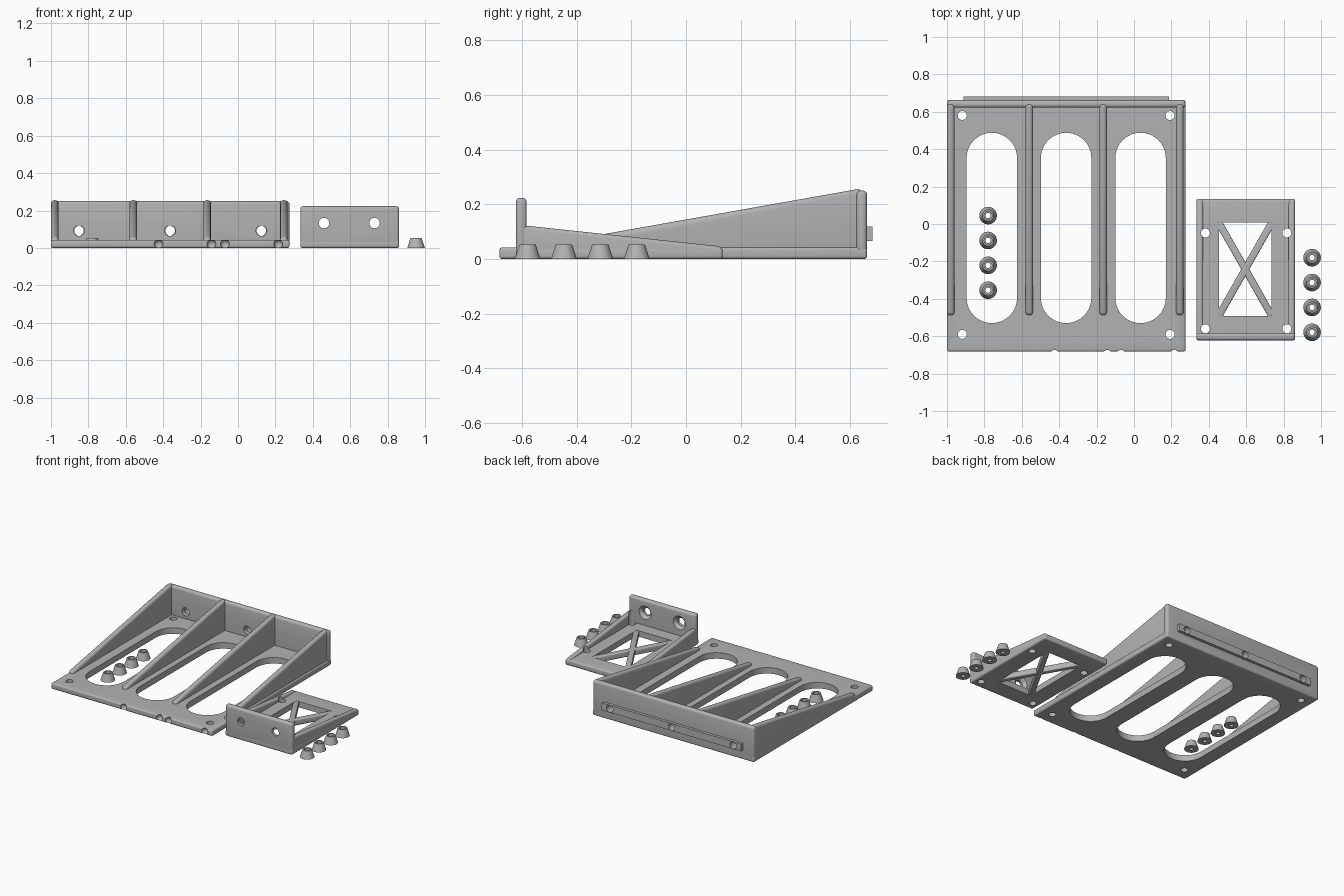
import bpy, bmesh, math
from mathutils import Matrix, Vector

if "Cube" in bpy.data.objects:
    bpy.data.objects.remove(bpy.data.objects["Cube"], do_unlink=True)

grey = bpy.data.materials.new("plain grey")
grey.use_nodes = True
grey.diffuse_color = (0.45, 0.45, 0.45, 1)
grey.node_tree.nodes["Principled BSDF"].inputs["Base Color"].default_value = grey.diffuse_color


def make(name, bm, bevel=0):
    """Turn a bmesh into an object, with optional rounded edges."""
    bmesh.ops.recalc_face_normals(bm, faces=bm.faces)
    if bevel:
        bmesh.ops.bevel(bm, geom=bm.edges[:], offset=bevel, offset_type='OFFSET',
                        segments=4, profile=0.5, affect='EDGES', clamp_overlap=True)
    mesh = bpy.data.meshes.new(name)
    bm.to_mesh(mesh)
    bm.free()
    mesh.materials.append(grey)
    ob = bpy.data.objects.new(name, mesh)
    bpy.context.collection.objects.link(ob)
    return ob


def box(name, x, y, z, bevel=0):
    bm = bmesh.new()
    bmesh.ops.create_cube(bm, size=1)
    for v in bm.verts:
        v.co = [(lo + hi) / 2 + c * (hi - lo) for c, (lo, hi) in zip(v.co, (x, y, z))]
    return make(name, bm, bevel)


def prism(name, points, push, bevel=0):
    bm = bmesh.new()
    face = bm.faces.new([bm.verts.new(p) for p in points])
    new = bmesh.ops.extrude_face_region(bm, geom=[face])["geom"]
    bmesh.ops.translate(bm, vec=push, verts=[g for g in new if isinstance(g, bmesh.types.BMVert)])
    return make(name, bm, bevel)


def rib(name, x, width, profile, bevel):
    return prism(name, [(x - width / 2, y, z) for y, z in profile], (width, 0, 0), bevel)


def cone(name, centre, r1, r2, depth, along_y=False):
    bm = bmesh.new()
    bmesh.ops.create_cone(bm, cap_ends=True, segments=32, radius1=r1, radius2=r2, depth=depth)
    if along_y:
        bm.transform(Matrix.Rotation(-math.pi / 2, 4, 'X'))
    bm.transform(Matrix.Translation(centre))
    return make(name, bm)


def hole(x, y, z, r, along_y=False):
    return cone("cutter", (x, y, z), r, r, 0.3, along_y)


def slot(x, y0, y1, r):
    pts = []
    for i in range(34):
        a = math.pi * (i if i < 17 else i - 1) / 16
        pts.append((x + r * math.cos(a), (y1 - r if i < 17 else y0 + r) + r * math.sin(a), -0.1))
    return prism("cutter", pts, (0, 0, 0.3))


def ball(x, y, z, r):
    bm = bmesh.new()
    bmesh.ops.create_uvsphere(bm, u_segments=24, v_segments=12, radius=r)
    bm.transform(Matrix.Translation((x, y, z)))
    return make("cutter", bm)


def finish(ob, cutters=()):
    """Cut the openings and smooth the rounded surfaces."""
    bpy.ops.object.select_all(action='DESELECT')
    ob.select_set(True)
    bpy.context.view_layer.objects.active = ob
    for c in cutters:
        mod = ob.modifiers.new("cut", 'BOOLEAN')
        mod.operation, mod.solver, mod.object = 'DIFFERENCE', 'EXACT', c
        bpy.ops.object.modifier_apply(modifier=mod.name)
        bpy.data.objects.remove(c, do_unlink=True)
    bpy.ops.object.shade_smooth_by_angle(angle=math.radians(30))


# Large bracket: base plate with long slots, screw holes and front notches
plate = box("large_base_plate", (-1, 0.275), (-0.682, 0.662), (0, 0.043), 0.011)
cuts = [slot(x, -0.53, 0.488, 0.135) for x in (-0.76, -0.363, 0.035)]
cuts += [hole(x, y, 0, 0.024) for x in (-0.918, 0.193) for y in (-0.59, 0.58)]
cuts += [ball(x, -0.682, 0.021, 0.024) for x in (-0.425, -0.142, -0.07, 0.215)]
finish(plate, cuts)

# Large bracket: back wall and its raised rail share three bolt holes
bolts = (-0.85, -0.363, 0.125)
wall = box("large_back_wall", (-1, 0.275), (0.622, 0.662), (0, 0.25), 0.016)
finish(wall, [hole(x, 0.64, 0.092, 0.029, True) for x in bolts])
rail = box("back_rail", (-0.912, 0.188), (0.65, 0.682), (0.066, 0.118))
finish(rail, [hole(x, 0.64, 0.092, 0.0255, True) for x in bolts])

# Large bracket: sloping ribs
for i, x in enumerate((-0.98, -0.56, -0.165, 0.245)):
    finish(rib(f"large_rib_{i + 1}", x, 0.04,
               [(-0.488, 0.008), (-0.488, 0.058), (0.642, 0.258), (0.642, 0.008)], 0.017))

# Small bracket: base plate with window
corners = [(x, y) for x in (0.382, 0.817) for y in (-0.56, -0.048)]
plate = box("small_base_plate", (0.333, 0.862), (-0.622, 0.134), (0, 0.042), 0.011)
window = box("cutter", (0.455, 0.735), (-0.492, 0.008), (-0.1, 0.2))
finish(plate, [window] + [hole(x, y, 0, 0.024) for x, y in corners])

# Small bracket: front wall with countersunk holes
wall = box("small_front_wall", (0.333, 0.862), (-0.622, -0.582), (0, 0.223), 0.015)
cuts = []
for x in (0.46, 0.73):
    cuts += [hole(x, -0.6, 0.133, 0.028, True),
             cone("cutter", (x, -0.59, 0.133), 0.028, 0.052, 0.024, True)]
finish(wall, cuts)

# Small bracket: side ribs, notched by the screw holes
for name, x in (("small_right_rib", 0.352), ("small_left_rib", 0.843)):
    ob = rib(name, x, 0.036, [(-0.605, 0.006), (-0.605, 0.124), (0.13, 0.046), (0.13, 0.006)], 0.014)
    finish(ob, [hole(cx, cy, 0.1, 0.024) for cx, cy in corners if abs(cx - x) < 0.1])

# Small bracket: crossed braces in the window
for i, side in enumerate((1, -1)):
    start, end = Vector((0.595 - side * 0.142, -0.492, 0)), Vector((0.595 + side * 0.142, 0.008, 0))
    across = (end - start).normalized().cross(Vector((0, 0, 1))) * 0.019
    pts = [start - across, start + across, end + across, end - across]
    finish(prism(f"cross_brace_{i + 1}", pts, (0, 0, 0.041), 0.007))

# Two rows of tapered feet with recessed screw holes
for row, (x, y0) in enumerate(((-0.78, -0.354), (0.952, -0.579))):
    for i in range(4):
        y = y0 + i * 0.133
        foot = cone(f"foot_{row + 1}_{i + 1}", (x, y, 0.0265), 0.047, 0.03, 0.053)
        finish(foot, [hole(x, y, 0, 0.014), cone("cutter", (x, y, 0.055), 0.021, 0.021, 0.05)])
